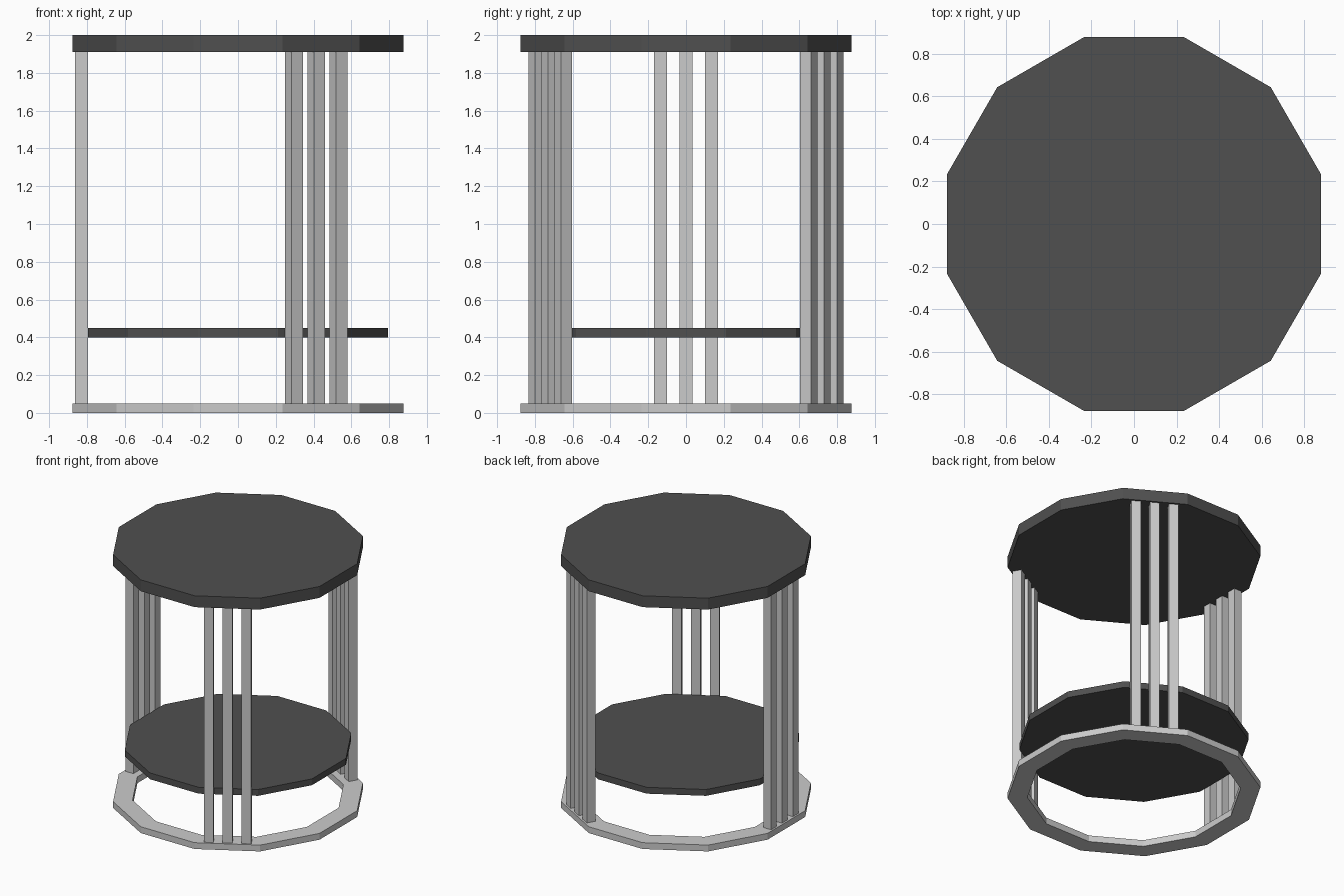
import bpy, bmesh, math
from mathutils import Matrix, Vector

if "Cube" in bpy.data.objects:
    bpy.data.objects.remove(bpy.data.objects["Cube"])

SIDES = 12
dark = bpy.data.materials.new("dark_panel")
dark.diffuse_color = (0.08, 0.08, 0.08, 1)
dark.use_nodes = True
dark.node_tree.nodes["Principled BSDF"].inputs["Base Color"].default_value = dark.diffuse_color


def add_object(name, bm, mat=None):
    bmesh.ops.recalc_face_normals(bm, faces=bm.faces[:])
    me = bpy.data.meshes.new(name)
    bm.to_mesh(me)
    bm.free()
    if mat:
        me.materials.append(mat)
    ob = bpy.data.objects.new(name, me)
    bpy.context.collection.objects.link(ob)
    return ob


def loop(bm, apothem, z):
    r = apothem / math.cos(math.pi / SIDES)
    angles = [(i + 0.5) * 2 * math.pi / SIDES for i in range(SIDES)]
    return [bm.verts.new((r * math.cos(a), r * math.sin(a), z)) for a in angles]


def bridge(bm, a, b):
    for i in range(SIDES):
        j = (i + 1) % SIDES
        bm.faces.new((a[i], a[j], b[j], b[i]))


def disc(name, apothem, z0, z1, mat):
    bm = bmesh.new()
    low, high = loop(bm, apothem, z0), loop(bm, apothem, z1)
    bridge(bm, low, high)
    bm.faces.new(low)
    bm.faces.new(high)
    return add_object(name, bm, mat)


def ring(name, outer, inner, z0, z1):
    bm = bmesh.new()
    loops = [loop(bm, r, z) for r, z in
             ((outer, z0), (outer, z1), (inner, z1), (inner, z0))]
    for i in range(4):
        bridge(bm, loops[i], loops[(i + 1) % 4])
    return add_object(name, bm)


# Twelve-sided top, lower shelf and open base ring
disc("table_top", 0.877, 1.91, 2.0, dark)
disc("lower_shelf", 0.795, 0.40, 0.45, dark)
ring("base_ring", 0.877, 0.74, 0.0, 0.05)

# Three groups of three square posts, each group facing outwards
for g, deg in enumerate((60, 180, 300)):
    turn = Matrix.Rotation(math.radians(deg), 4, 'Z')
    for k in (-1, 0, 1):
        bm = bmesh.new()
        size = Matrix.Diagonal(Vector((0.068, 0.069, 1.86, 1)))
        place = Matrix.Translation((0.829, k * 0.136, 0.98))
        bmesh.ops.create_cube(bm, size=1, matrix=turn @ place @ size)
        add_object(f"post_{g + 1}_{k + 2}", bm)
